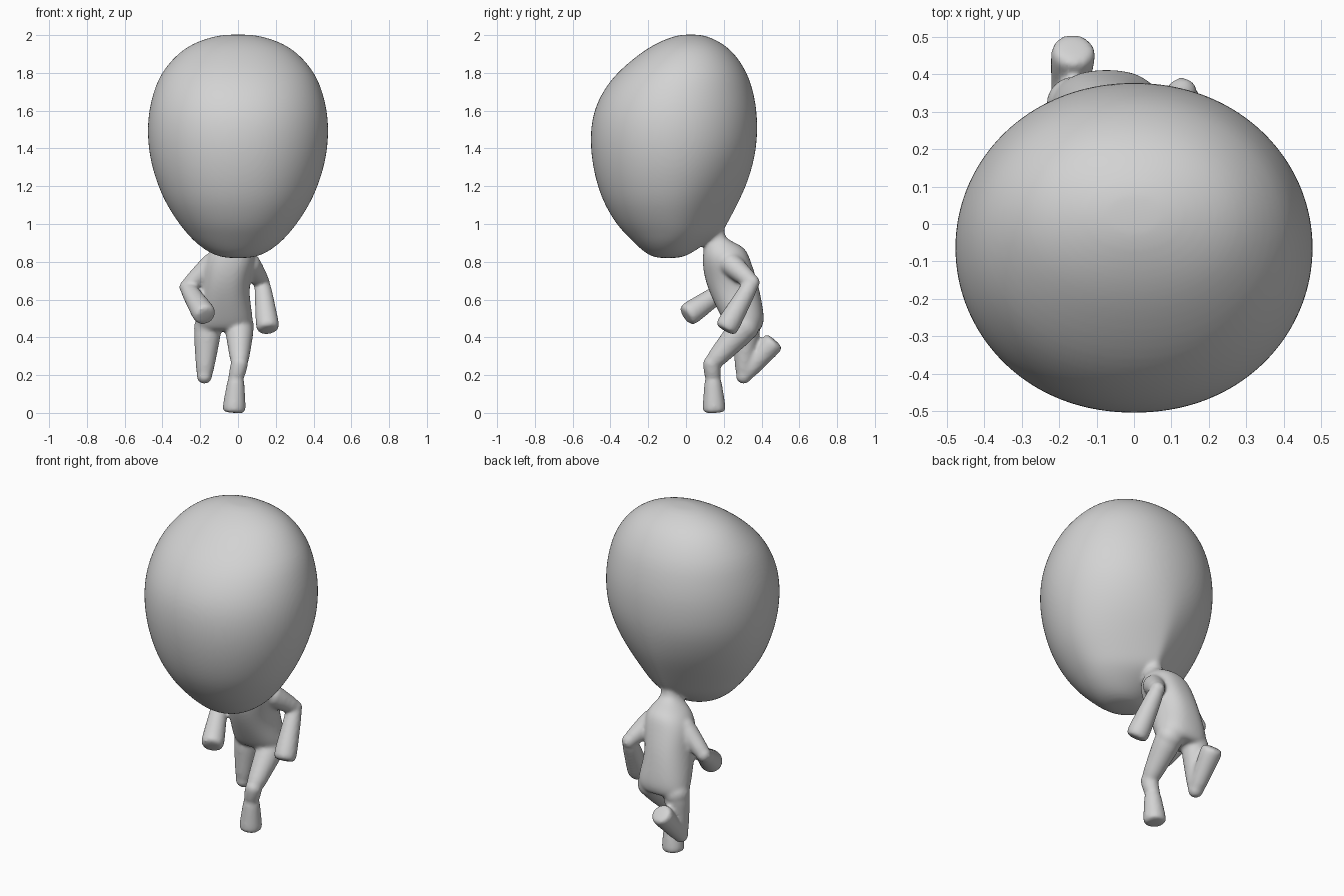
import bpy
import bmesh
from math import cos, sin, pi, copysign
from mathutils import Vector

cube = bpy.data.objects.get("Cube")
if cube:
    bpy.data.objects.remove(cube)

bm = bmesh.new()


def power(value, exponent):
    return copysign(abs(value) ** exponent, value)


def skin_rings(rings):
    """Bridge a list of point rings into a closed shell."""
    loops = [[bm.verts.new(p) for p in ring] for ring in rings]
    count = len(loops[0])
    for low, high in zip(loops, loops[1:]):
        for i in range(count):
            j = (i + 1) % count
            bm.faces.new((low[i], low[j], high[j], high[i]))
    bm.faces.new(loops[0][::-1])
    bm.faces.new(loops[-1])


def section(z, centre, half_width, front, back, front_power, back_power, sides=32):
    """Egg-shaped level section; a higher power gives a more pointed end."""
    middle = (front + back) / 2
    ring = []
    for i in range(sides):
        a = 2 * pi * i / sides
        c, s = cos(a), sin(a)
        x = centre + half_width * power(c, back_power if s > 0 else front_power)
        ring.append(Vector((x, middle + (back - front) / 2 * s, z)))
    return ring


def segment(start, end, r0, r1, sides=14):
    """Tapered limb segment with softly rounded flat ends."""
    start, end = Vector(start), Vector(end)
    turn = (end - start).to_track_quat('Z', 'Y')
    rings = []
    for t in (0, 0.06, 0.35, 0.65, 0.94, 1):
        r = (r0 + (r1 - r0) * t) * (0.8 if t in (0, 1) else 1.05)
        centre = start.lerp(end, t)
        rings.append([centre + turn @ Vector((r * cos(2 * pi * i / sides),
                                              r * sin(2 * pi * i / sides), 0))
                      for i in range(sides)])
    skin_rings(rings)


def limb(*joints):
    """Chain of segments through (point, radius) joints, with a ball at each bend."""
    for (p, r), (q, s) in zip(joints, joints[1:]):
        segment(p, q, r, s)
    for p, r in joints[:-1]:
        ball = bmesh.ops.create_icosphere(bm, subdivisions=2, radius=r * 1.06)
        bmesh.ops.translate(bm, verts=ball["verts"], vec=p)


# Head: height, half width, front, back, pointedness at the back
head = [
    (0.818, 0.07, -0.16, -0.03, 1), (0.845, 0.15, -0.215, 0.03, 1),
    (0.9, 0.225, -0.275, 0.11, 1.3), (0.95, 0.272, -0.325, 0.19, 1.8),
    (1.0, 0.313, -0.37, 0.22, 1.7), (1.1, 0.38, -0.432, 0.272, 1.45),
    (1.2, 0.425, -0.47, 0.32, 1.25), (1.3, 0.457, -0.494, 0.353, 1.1),
    (1.4, 0.476, -0.507, 0.374, 1), (1.5, 0.482, -0.507, 0.381, 0.97),
    (1.6, 0.474, -0.49, 0.377, 0.95), (1.7, 0.45, -0.445, 0.359, 0.95),
    (1.8, 0.41, -0.37, 0.327, 0.95), (1.9, 0.325, -0.25, 0.262, 0.95),
    (1.96, 0.235, -0.155, 0.19, 0.95), (1.996, 0.12, -0.06, 0.11, 1),
    (2.003, 0.05, -0.01, 0.06, 1),
]
skin_rings([section(z, 0, w, f, b, 0.95, p) for z, w, f, b, p in head])

# Torso and neck: height, centre, half width, front, back
torso = [
    (0.43, -0.075, 0.125, 0.25, 0.38), (0.45, -0.075, 0.15, 0.22, 0.405),
    (0.5, -0.072, 0.153, 0.19, 0.416), (0.6, -0.075, 0.136, 0.14, 0.4),
    (0.7, -0.066, 0.128, 0.1, 0.378), (0.8, -0.045, 0.14, 0.085, 0.344),
    (0.86, -0.033, 0.115, 0.092, 0.322), (0.89, -0.025, 0.08, 0.1, 0.285),
    (0.92, -0.01, 0.052, 0.105, 0.215), (0.95, -0.005, 0.047, 0.105, 0.202),
    (1.02, 0, 0.05, 0.05, 0.2),
]
skin_rings([section(z, c, w, f, b, 0.8, 0.8) for z, c, w, f, b in torso])

# Right arm bent forward, left arm swung back
limb(((-0.14, 0.21, 0.79), 0.057), ((-0.27, 0.22, 0.665), 0.042),
     ((-0.17, -0.003, 0.51), 0.065))
limb(((0.06, 0.24, 0.785), 0.062), ((0.128, 0.35, 0.69), 0.042),
     ((0.16, 0.205, 0.435), 0.064))

# Left leg standing, right leg kicked up behind
limb(((0.008, 0.31, 0.455), 0.078), ((0.008, 0.135, 0.26), 0.046),
     ((-0.01, 0.142, 0.19), 0.042), ((-0.022, 0.15, 0.0), 0.064))
limb(((-0.16, 0.32, 0.45), 0.075), ((-0.178, 0.305, 0.195), 0.042),
     ((-0.16, 0.472, 0.385), 0.062))

bmesh.ops.recalc_face_normals(bm, faces=bm.faces)
mesh = bpy.data.meshes.new("running_figure")
bm.to_mesh(mesh)
bm.free()
figure = bpy.data.objects.new("running_figure", mesh)
bpy.context.collection.objects.link(figure)

# Fuse the parts into one smooth skin
rounding = figure.modifiers.new("rounding", 'SUBSURF')
rounding.levels = rounding.render_levels = 2
fuse = figure.modifiers.new("fuse", 'REMESH')
fuse.mode = 'VOXEL'
fuse.voxel_size = 0.01
fuse.use_smooth_shade = True
soften = figure.modifiers.new("soften", 'SMOOTH')
soften.factor = 0.5
soften.iterations = 8

# Plain grey skin
grey = bpy.data.materials.new("plain_grey")
grey.use_nodes = True
colour = (0.65, 0.65, 0.65, 1)
grey.diffuse_color = colour
grey.node_tree.nodes["Principled BSDF"].inputs["Base Color"].default_value = colour
mesh.materials.append(grey)
